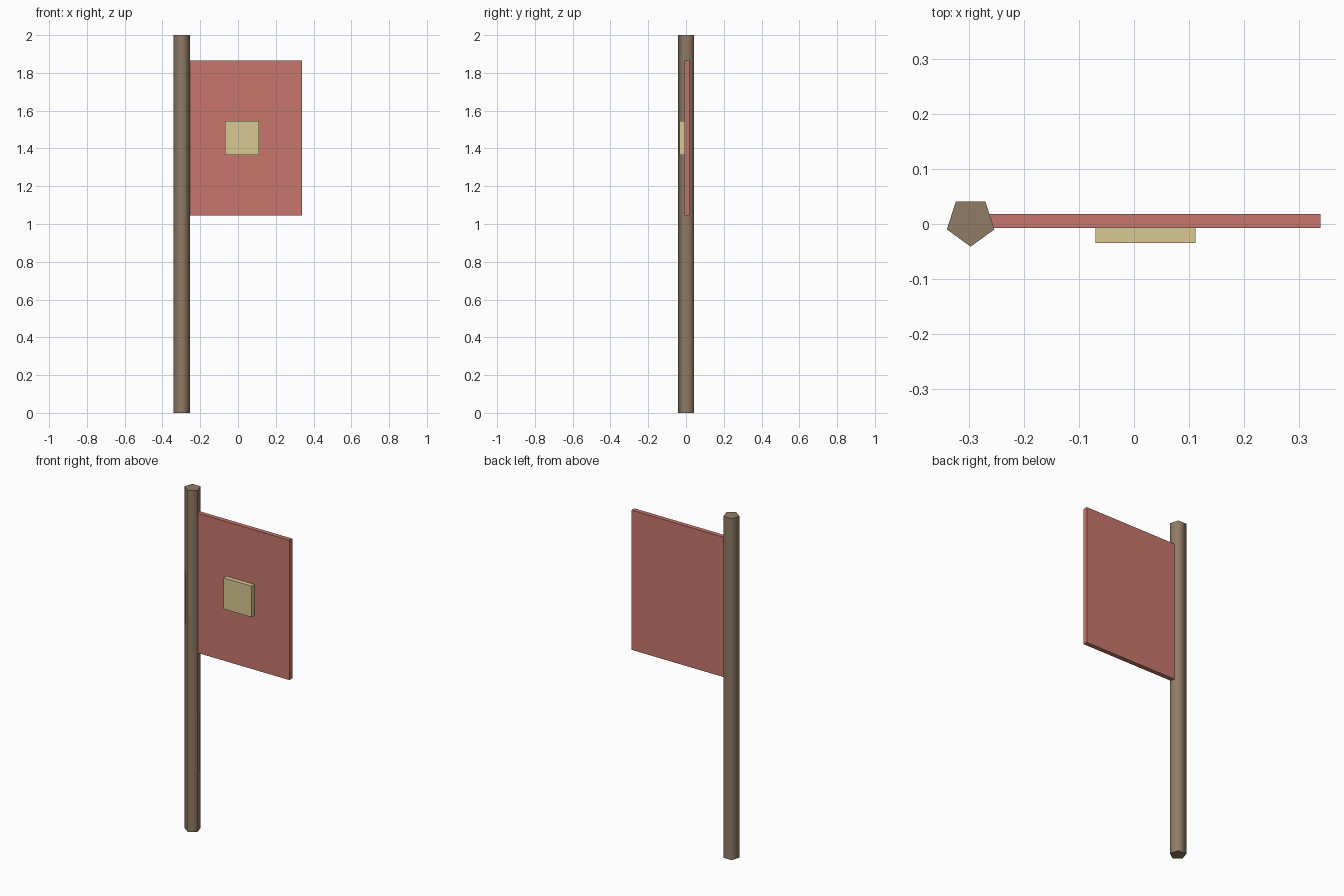
import bpy, math

if "Cube" in bpy.data.objects:
    bpy.data.objects.remove(bpy.data.objects["Cube"])

def paint(obj, name, color):
    mat = bpy.data.materials.new(name)
    mat.diffuse_color = (*color, 1)
    mat.use_nodes = True
    mat.node_tree.nodes["Principled BSDF"].inputs["Base Color"].default_value = mat.diffuse_color
    obj.data.materials.append(mat)

def box(name, lo, hi, color):
    centre = [(a + b) / 2 for a, b in zip(lo, hi)]
    bpy.ops.mesh.primitive_cube_add(size=1, location=centre)
    obj = bpy.context.object
    obj.name = name
    obj.scale = [b - a for a, b in zip(lo, hi)]
    bpy.ops.object.transform_apply(location=False, rotation=False, scale=True)
    paint(obj, name + "_color", color)
    return obj

# Five-sided pole, one corner facing the front, smooth sides and sharp caps
bpy.ops.mesh.primitive_cylinder_add(vertices=5, radius=0.0455, depth=2,
                                    location=(-0.297, 0.0043, 1),
                                    rotation=(0, 0, math.pi))
pole = bpy.context.object
pole.name = "pole"
paint(pole, "pole_color", (0.28, 0.20, 0.13))
bpy.ops.object.shade_smooth_by_angle(angle=math.radians(80))

# Cloth panel, running into the middle of the pole
box("flag", (-0.297, -0.0075, 1.046), (0.339, 0.0185, 1.865), (0.57, 0.18, 0.15))

# Raised square on the front of the cloth
box("emblem_square", (-0.070, -0.0345, 1.364), (0.112, -0.0075, 1.546), (0.69, 0.58, 0.29))
